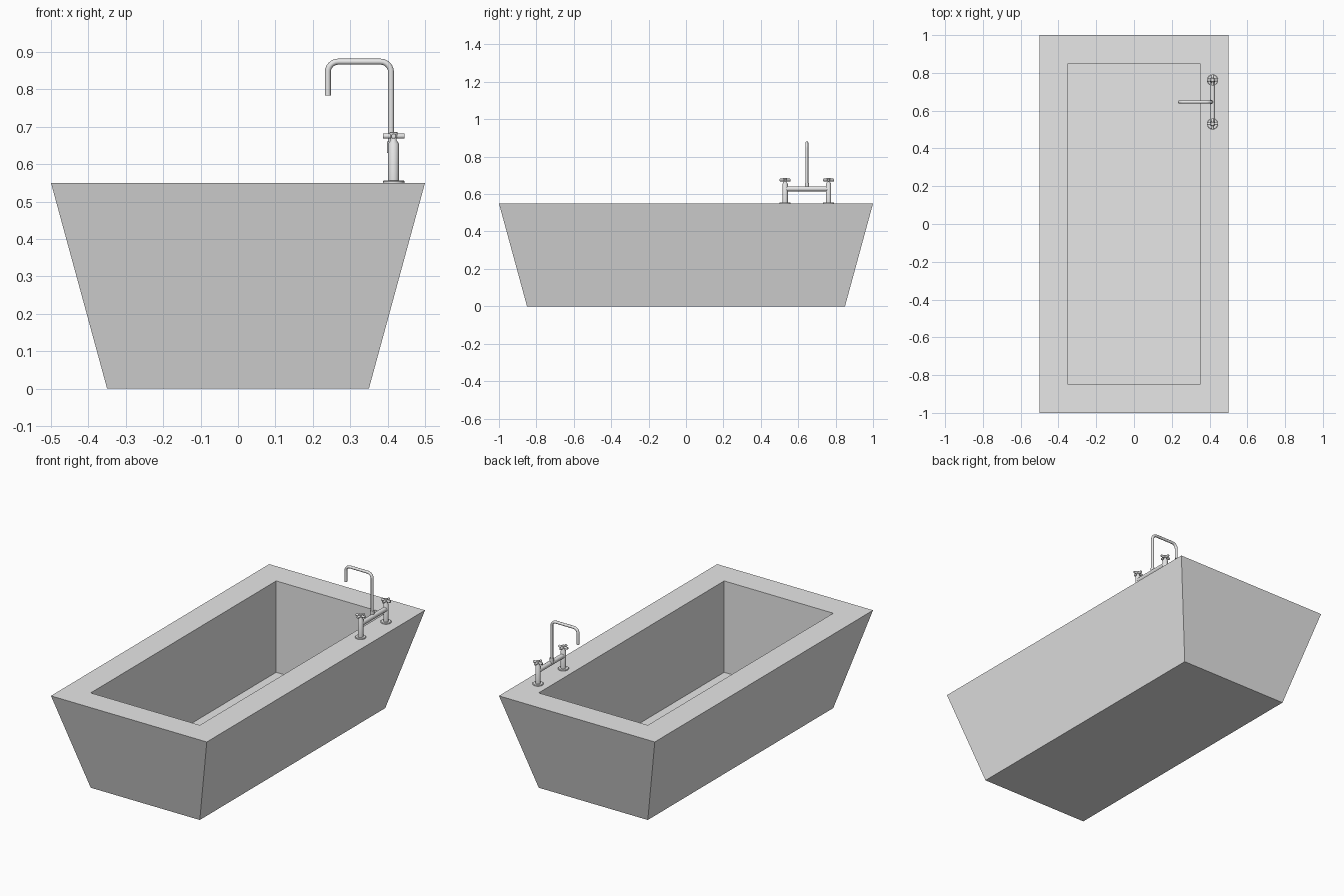
import bpy, bmesh, math
from mathutils import Vector

if "Cube" in bpy.data.objects:
    bpy.data.objects.remove(bpy.data.objects["Cube"])

grey = bpy.data.materials.new("light_grey")
grey.diffuse_color = (0.8, 0.8, 0.8, 1)
grey.use_nodes = True
grey.node_tree.nodes["Principled BSDF"].inputs["Base Color"].default_value = grey.diffuse_color


def make_object(name, bm, smooth=False):
    bmesh.ops.recalc_face_normals(bm, faces=bm.faces)
    mesh = bpy.data.meshes.new(name)
    bm.to_mesh(mesh)
    bm.free()
    obj = bpy.data.objects.new(name, mesh)
    bpy.context.collection.objects.link(obj)
    mesh.materials.append(grey)
    if smooth:
        bpy.ops.object.select_all(action='DESELECT')
        obj.select_set(True)
        bpy.context.view_layer.objects.active = obj
        bpy.ops.object.shade_smooth_by_angle(angle=math.radians(35))
    return obj


def lathe(name, profile, origin, axis=(0, 0, 1), sides=16):
    """Closed turned solid from (radius, height) pairs along an axis."""
    bm = bmesh.new()
    turn = Vector((0, 0, 1)).rotation_difference(Vector(axis))
    rings = []
    for r, h in profile:
        ring = []
        for i in range(sides):
            a = 2 * math.pi * i / sides
            p = Vector((r * math.cos(a), r * math.sin(a), h))
            ring.append(bm.verts.new(Vector(origin) + turn @ p))
        rings.append(ring)
    for low, high in zip(rings, rings[1:]):
        for i in range(sides):
            j = (i + 1) % sides
            bm.faces.new((low[i], low[j], high[j], high[i]))
    bm.faces.new(rings[0])
    bm.faces.new(rings[-1])
    return make_object(name, bm, True)


# Tub: tapered outside, flat rim, straight-walled basin
bm = bmesh.new()
loops = []
for hx, hy, z in [(0.35, 0.85, 0), (0.5, 1.0, 0.55), (0.35, 0.85, 0.55), (0.35, 0.85, 0.02)]:
    loops.append([bm.verts.new((sx * hx, sy * hy, z))
                  for sx, sy in [(-1, -1), (1, -1), (1, 1), (-1, 1)]])
for a, b in zip(loops, loops[1:]):
    for i in range(4):
        j = (i + 1) % 4
        bm.faces.new((a[i], a[j], b[j], b[i]))
bm.faces.new(loops[0])
bm.faces.new(loops[-1])
make_object("bathtub", bm)

# Tap posts with base flange, tapered cap, stem and cross handle
TAP_X, RIM = 0.416, 0.55
for side, y in (("front", 0.53), ("back", 0.762)):
    lathe(side + "_tap_post",
          [(0.029, 0), (0.029, 0.004), (0.027, 0.006), (0.0145, 0.006), (0.0145, 0.104),
           (0.008, 0.114), (0.008, 0.120), (0.011, 0.120), (0.011, 0.134), (0.009, 0.136)],
          (TAP_X, y, RIM))
    for label, axis in (("cross", (1, 0, 0)), ("long", (0, 1, 0))):
        lathe(f"{side}_{label}_handle",
              [(0.006, -0.029), (0.007, -0.027), (0.007, 0.027), (0.006, 0.029)],
              (TAP_X, y, 0.675), axis, 12)

# Bridge bar between the posts
lathe("bridge_bar", [(0.0135, 0), (0.0135, 0.232)], (TAP_X, 0.53, 0.628), (0, 1, 0))

# Spout collar and bent spout pipe
SPOUT_X, TIP_X, SPOUT_Y, TOP, BEND = 0.409, 0.240, 0.646, 0.874, 0.028
lathe("spout_collar", [(0.011, 0), (0.011, 0.03)], (SPOUT_X, SPOUT_Y, 0.63))
path = [(SPOUT_X, 0.63)]
for cx, start in ((SPOUT_X - BEND, 0), (TIP_X + BEND, 90)):
    for k in range(7):
        a = math.radians(start + 15 * k)
        path.append((cx + BEND * math.cos(a), TOP - BEND + BEND * math.sin(a)))
path.append((TIP_X, 0.783))

# Sweep a circle along the pipe path
bm = bmesh.new()
SIDES, R = 12, 0.008
rings = []
for i, (x, z) in enumerate(path):
    before, after = path[max(i - 1, 0)], path[min(i + 1, len(path) - 1)]
    t = Vector((after[0] - before[0], 0, after[1] - before[1])).normalized()
    n = Vector((t.z, 0, -t.x))
    ring = []
    for k in range(SIDES):
        a = 2 * math.pi * k / SIDES
        ring.append(bm.verts.new(Vector((x, SPOUT_Y, z)) + n * R * math.cos(a)
                                 + Vector((0, R * math.sin(a), 0))))
    rings.append(ring)
for a, b in zip(rings, rings[1:]):
    for i in range(SIDES):
        j = (i + 1) % SIDES
        bm.faces.new((a[i], a[j], b[j], b[i]))
bm.faces.new(rings[0])
bm.faces.new(rings[-1])
make_object("spout", bm, True)
